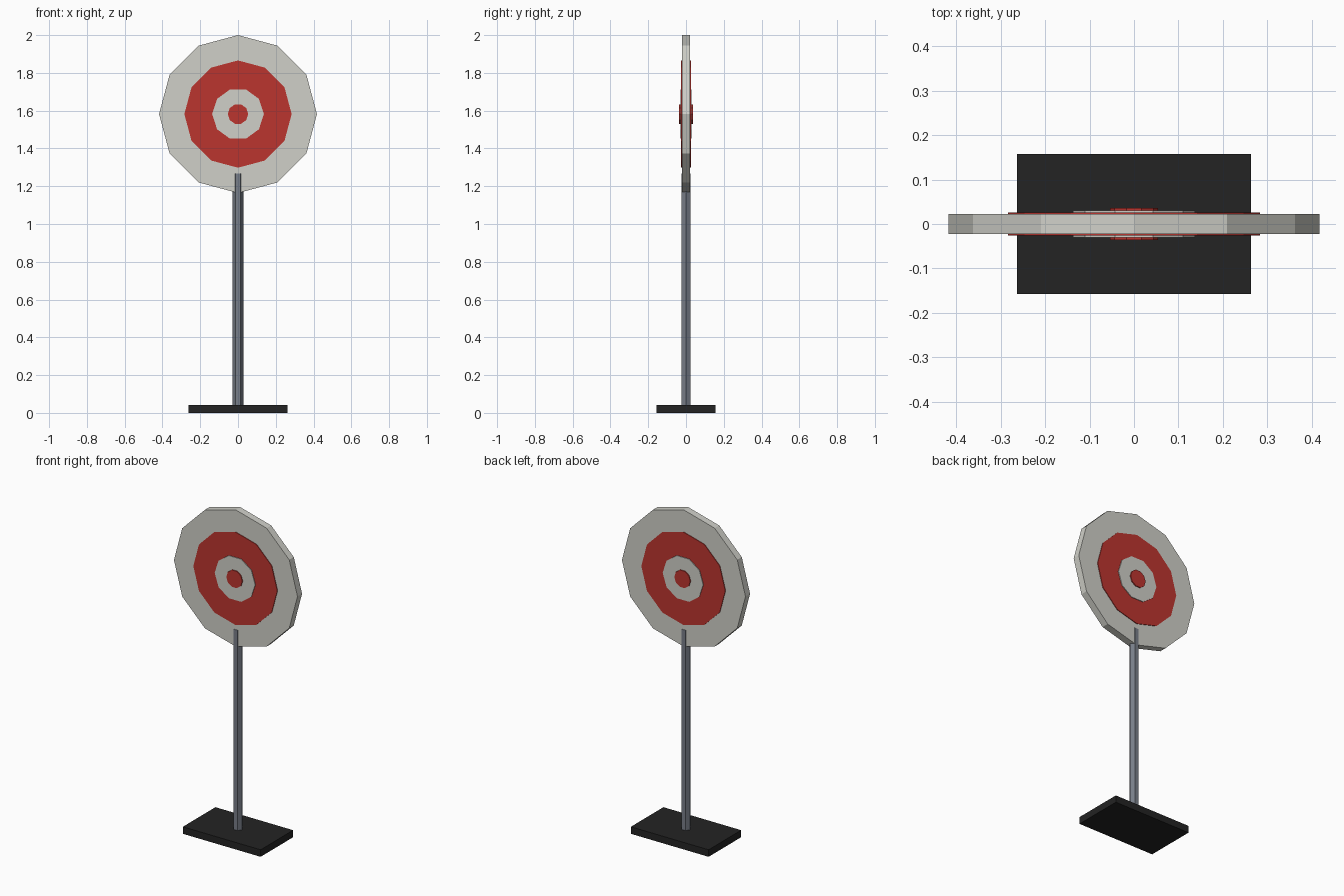
import bpy, math

if "Cube" in bpy.data.objects:
    bpy.data.objects.remove(bpy.data.objects["Cube"])


def material(name, rgb):
    m = bpy.data.materials.new(name)
    m.diffuse_color = (*rgb, 1)
    m.use_nodes = True
    m.node_tree.nodes["Principled BSDF"].inputs["Base Color"].default_value = m.diffuse_color
    return m


white = material("off_white", (0.63, 0.63, 0.58))
red = material("target_red", (0.50, 0.035, 0.028))
black = material("base_black", (0.017, 0.017, 0.017))
steel = material("pole_grey", (0.19, 0.21, 0.25))

CENTRE_Z = 1.582


def finish(name, mat):
    ob = bpy.context.object
    ob.name = name
    ob.data.materials.append(mat)
    return ob


def disc(name, sides, radius, half_depth, mat, turn=0.0):
    """Flat faceted disc facing front and back, centred on the target."""
    bpy.ops.mesh.primitive_cylinder_add(
        vertices=sides, radius=radius, depth=2 * half_depth,
        location=(0, 0, CENTRE_Z), rotation=(math.pi / 2, turn, 0))
    return finish(name, mat)


# Target: each smaller disc stands slightly proud on both sides
disc("target_board", 12, 0.418, 0.022, white)
disc("outer_red_ring", 12, 0.284, 0.026, red)
disc("inner_white_ring", 10, 0.137, 0.030, white, math.pi / 10)
disc("bullseye", 10, 0.054, 0.036, red, math.pi / 10)

# Hexagonal pole with a flat side to the front
bpy.ops.mesh.primitive_cylinder_add(
    vertices=6, radius=0.028, depth=1.248, location=(0, 0, 0.644),
    rotation=(0, 0, math.pi / 6))
finish("pole", steel)

# Rectangular foot
bpy.ops.mesh.primitive_cube_add(size=1, location=(0, 0, 0.0215))
base = finish("base_plate", black)
base.scale = (0.526, 0.314, 0.043)
